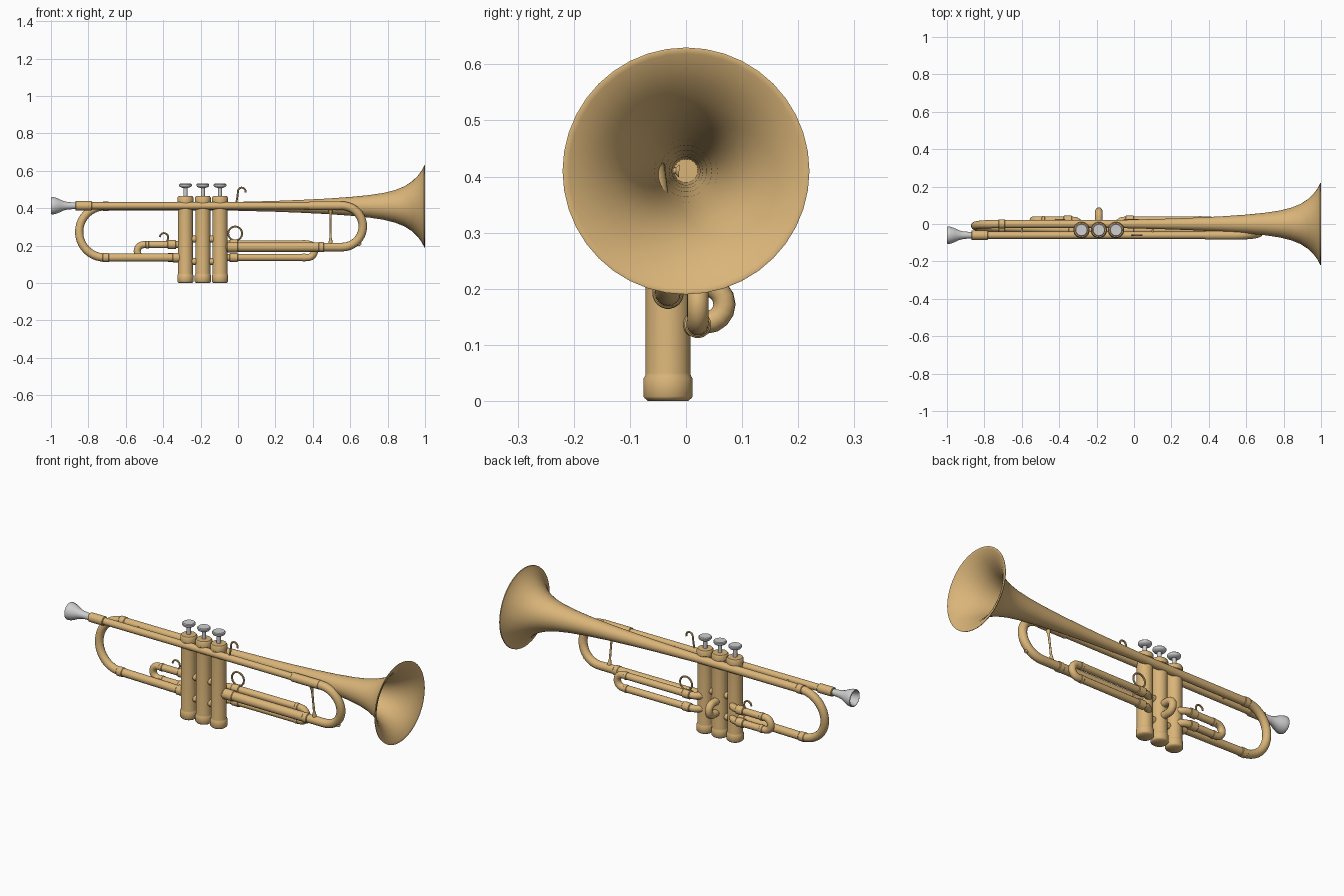
import bpy, bmesh, math
from mathutils import Vector as V

if "Cube" in bpy.data.objects:
    bpy.data.objects.remove(bpy.data.objects["Cube"])


def material(name, rgb):
    m = bpy.data.materials.new(name)
    m.diffuse_color = (*rgb, 1)
    m.use_nodes = True
    m.node_tree.nodes["Principled BSDF"].inputs["Base Color"].default_value = m.diffuse_color
    return m


BRASS = material("brass", (0.70, 0.46, 0.19))
SILVER = material("silver", (0.62, 0.62, 0.62))


def finish(name, bm, mat):
    bmesh.ops.recalc_face_normals(bm, faces=bm.faces)
    me = bpy.data.meshes.new(name)
    bm.to_mesh(me)
    bm.free()
    me.materials.append(mat)
    ob = bpy.data.objects.new(name, me)
    bpy.context.collection.objects.link(ob)
    bpy.ops.object.select_all(action='DESELECT')
    ob.select_set(True)
    bpy.context.view_layer.objects.active = ob
    bpy.ops.object.shade_smooth_by_angle(angle=math.radians(40))
    return ob


def lathe(name, origin, axis, profile, mat=BRASS, seg=24):
    """Spin (distance, radius) points about an axis through origin."""
    axis, origin = V(axis).normalized(), V(origin)
    side = axis.orthogonal().normalized()
    bm = bmesh.new()
    vs = [bm.verts.new(origin + axis * d + side * r) for d, r in profile]
    es = [bm.edges.new(p) for p in zip(vs, vs[1:])]
    bmesh.ops.spin(bm, geom=vs + es, cent=origin, axis=axis, angle=2 * math.pi, steps=seg)
    bmesh.ops.remove_doubles(bm, verts=bm.verts, dist=1e-5)
    return finish(name, bm, mat)


def tube(name, path, r, mat=BRASS, seg=16, closed=False):
    """Sweep a circle along a path of points."""
    path = [V(p) for p in path]
    n = len(path)
    bm = bmesh.new()
    rings, normal = [], None
    for i, p in enumerate(path):
        if closed:
            t = path[(i + 1) % n] - path[i - 1]
        else:
            a = (p - path[i - 1]).normalized() if i else V()
            b = (path[i + 1] - p).normalized() if i < n - 1 else V()
            t = a + b
        t.normalize()
        normal = t.orthogonal() if normal is None else normal - t * normal.dot(t)
        normal.normalize()
        other = t.cross(normal)
        rings.append([bm.verts.new(p + r * (normal * math.cos(k) + other * math.sin(k)))
                      for k in (2 * math.pi * j / seg for j in range(seg))])
    for a, b in zip(rings, rings[1:] + rings[:1] if closed else rings[1:]):
        for j in range(seg):
            bm.faces.new((a[j], a[j - 1], b[j - 1], b[j]))
    if not closed:
        bm.faces.new(rings[0])
        bm.faces.new(rings[-1])
    return finish(name, bm, mat)


def u_bend(a, b, out, n=16):
    """Half circle from a to b bulging towards out."""
    a, b = V(a), V(b)
    c, h = (a + b) / 2, (a - b) / 2
    return [c + h * math.cos(math.pi * i / n) + V(out) * h.length * math.sin(math.pi * i / n)
            for i in range(n + 1)]


def sleeve(name, x0, x1, y, z, r):
    e = 0.003
    lathe(name, (x0, y, z), (1, 0, 0),
          [(0, 0), (0, r - e), (e, r), (x1 - x0 - e, r), (x1 - x0, r - e), (x1 - x0, 0)], seg=20)


# Bell: outer flare, rolled rim, inner flare
flare = [(-0.1, .021), (0.05, .025), (.2, .029), (.33, .034), (.47, .041), (.6, .050), (.7, .060),
         (.78, .072), (.84, .087), (.89, .107), (.93, .133), (.96, .162), (.98, .188), (.993, .213)]
inner = [(x + 0.004, r - 0.004) for x, r in flare if x > 0]
lathe("bell", (0, 0, .41), (1, 0, 0),
      [(-0.1, 0)] + flare + [(.995, .219), (.999, .22), (1.0, .217)] + inner[::-1] + [(inner[0][0], 0)],
      seg=40)

# Bell tail with its bow back to the first valve
VY = -0.032
tube("bell_bow", [(0, 0, .41)] + u_bend((-.712, 0, .41), (-.712, -.02, .136), (-1, 0, 0), 20)
     + [(-.28, VY, .136)], .022)
sleeve("bow_upper_sleeve", -.725, -.69, 0, .41, .025)
sleeve("bow_lower_sleeve", -.725, -.69, -.0205, .136, .025)
sleeve("bow_valve_sleeve", -.35, -.31, -.031, .136, .026)

# Lead pipe, main tuning slide and return to the third valve
LY, LZ = -0.06, 0.413
tube("lead_pipe", [(-.86, LY, LZ), (.42, LY, LZ)], .019)
tube("main_tuning_slide", [(.38, LY, LZ)] + u_bend((.556, LY, LZ), (.556, VY, .192), (1, 0, 0), 20)
     + [(.38, VY, .192)], .023)
tube("main_slide_return", [(.45, VY, .192), (-.096, VY, .192)], .025)
sleeve("mouthpiece_receiver", -.87, -.78, LY, LZ, .025)
sleeve("lead_pipe_sleeve", .38, .55, LY, LZ, .024)
sleeve("return_sleeve", -.06, -.0, VY, .192, .028)
sleeve("return_end_sleeve", .43, .46, VY, .192, .027)

# Mouthpiece with an open cup
lathe("mouthpiece", (-1, LY, LZ), (1, 0, 0),
      [(.06, 0), (.055, .012), (.03, .030), (.006, .037), (0, .041), (.001, .045), (.008, .047),
       (.022, .045), (.045, .036), (.065, .026), (.09, .020), (.135, .017), (.135, 0)], SILVER, 28)

# Three valves: casing with caps, stem, finger button
VX = (-.281, -.188, -.096)
for i, x in enumerate(VX, 1):
    lathe(f"valve_casing_{i}", (x, VY, 0), (0, 0, 1),
          [(0, 0), (0, .036), (.005, .042), (.008, .044), (.040, .044), (.045, .041), (.05, .040),
           (.432, .040), (.434, .043), (.456, .043), (.464, .038), (.466, 0)], BRASS, 28)
    lathe(f"valve_stem_{i}", (x, VY, .46), (0, 0, 1),
          [(0, 0), (0, .011), (.05, .011), (.05, 0)], SILVER, 16)
    lathe(f"finger_button_{i}", (x, VY, .508), (0, 0, 1),
          [(0, 0), (0, .014), (.006, .030), (.012, .034), (.019, .034), (.023, .030), (.021, 0)],
          SILVER, 24)

# Short tubes linking the valves
for x0, x1 in zip(VX, VX[1:]):
    for z in (.235, .115):
        tube("valve_link", [(x0, VY, z), (x1, VY, z)], .018)

# First and third valve slides, behind the casings
SY = 0.021


def valve_slide(name, vx, end_x, top, bottom):
    s = 1 if end_x > vx else -1
    bend_x = end_x - s * ((top - bottom) / 2 + .019)

    def elbow(z):
        return [(vx, -.012, z), (vx + s * .012, .006, z), (vx + s * .03, .018, z), (vx + s * .05, SY, z)]
    tube(name, elbow(top) + u_bend((bend_x, SY, top), (bend_x, SY, bottom), (s, 0, 0), 12)
         + elbow(bottom)[::-1], .019)
    for z in (top, bottom):
        a, b = sorted((vx + s * .05, vx + s * .095))
        sleeve(name + "_sleeve", a, b, SY, z, .024)
        a, b = sorted((bend_x - s * .01, bend_x - s * .03))
        sleeve(name + "_end_sleeve", a, b, SY, z, .021)


valve_slide("first_valve_slide", VX[0], -.558, .205, .136)
valve_slide("third_valve_slide", VX[2], .428, .208, .136)

# Second valve slide, a small loop pointing backwards
tube("second_valve_slide", [(VX[1], -.02, .205)] + u_bend((VX[1], .036, .205), (VX[1], .036, .140), (0, 1, 0), 8)
     + [(VX[1], -.02, .140)], .020, seg=12)

# Finger ring on the third slide
ring = [(-.015 + .037 * math.cos(a), SY, .265 + .037 * math.sin(a))
        for a in (2 * math.pi * i / 28 for i in range(28))]
tube("finger_ring", ring, .005, seg=8, closed=True)


# Finger hooks: an upright stem that curls over
def hook(name, x, y, z, height, r):
    arc = [(x + r + .004 - r * math.cos(a), y, z + height + r * math.sin(a))
           for a in (math.radians(200) * i / 12 for i in range(13))]
    tube(name, [(x - .006, y, z), (x, y, z + height * .5)] + arc, .005, seg=8)


hook("little_finger_hook", -.004, LY, LZ + .012, .065, .020)
tube("thumb_hook", [(-.385, SY, .215), (-.374, SY, .235)]
     + [(-.396 + .022 * math.cos(a), SY, .245 + .022 * math.sin(a))
        for a in (math.radians(180) * i / 10 for i in range(11))], .005, seg=8)


# Braces with flared feet
def brace(name, a, b, r=.006):
    d = V(b) - V(a)
    n = d.length
    lathe(name, a, d, [(0, 0), (0, r * 2), (.012 * n / .18, r * 1.7), (.03 * n / .18, r), (n * .5, r * .85),
                       (n - .03 * n / .18, r), (n - .012 * n / .18, r * 1.7), (n, r * 2), (n, 0)], seg=12)


brace("slide_brace", (.495, LY + .002, LZ - .018), (.495, VY, .212))
brace("rear_pipe_brace", (-.6, LY + .012, LZ), (-.6, -.012, .41))
brace("front_pipe_brace", (.1, LY + .012, LZ), (.1, -.012, .41))

# Water key nub on the tuning slide
lathe("water_key", (.635, -.04, .222), (.7, 0, -.7),
      [(0, 0), (0, .010), (.024, .010), (.028, .007), (.028, 0)], seg=12)
